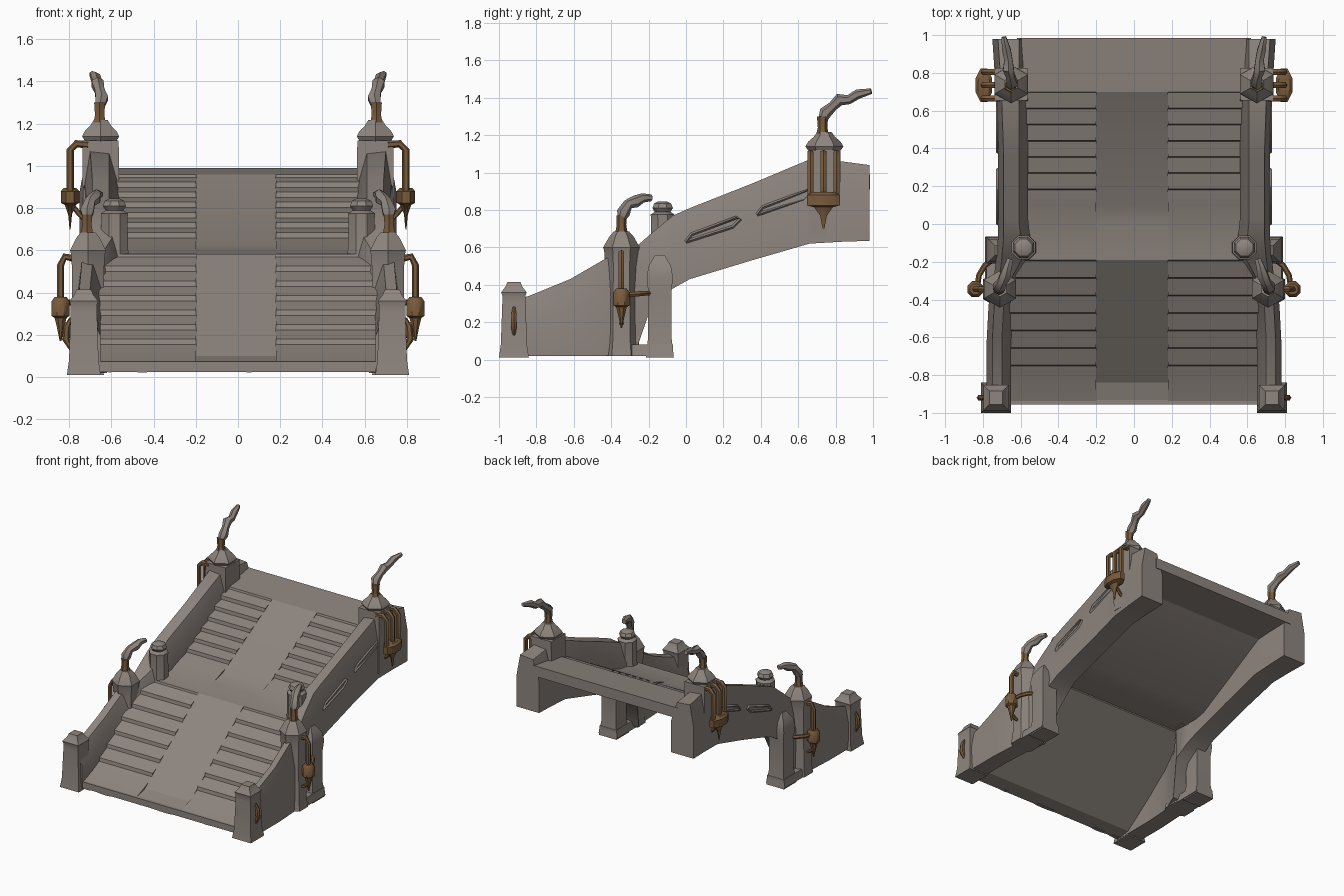
import bpy, bmesh, math, random
from mathutils import Vector

random.seed(4)
cube = bpy.data.objects.get("Cube")
if cube:
    bpy.data.objects.remove(cube, do_unlink=True)


def material(name, rgb):
    m = bpy.data.materials.new(name)
    m.use_nodes = True
    m.diffuse_color = (*rgb, 1)
    bsdf = m.node_tree.nodes["Principled BSDF"]
    bsdf.inputs["Base Color"].default_value = (*rgb, 1)
    bsdf.inputs["Roughness"].default_value = 0.8
    return m


STONE = material("warm grey stone", (0.27, 0.235, 0.21))
COPPER = material("brown copper", (0.19, 0.105, 0.045))


def loft(name, rings, mat, angle=40):
    """Skin a list of equal-length rings and cap both ends."""
    bm = bmesh.new()
    loops = [[bm.verts.new(p) for p in ring] for ring in rings]
    n = len(loops[0])
    for a, b in zip(loops, loops[1:]):
        for i in range(n):
            j = (i + 1) % n
            bm.faces.new((a[i], a[j], b[j], b[i]))
    bm.faces.new(loops[0])
    bm.faces.new(loops[-1])
    bmesh.ops.recalc_face_normals(bm, faces=bm.faces)
    mesh = bpy.data.meshes.new(name)
    bm.to_mesh(mesh)
    bm.free()
    mesh.materials.append(mat)
    obj = bpy.data.objects.new(name, mesh)
    bpy.context.collection.objects.link(obj)
    bpy.ops.object.select_all(action="DESELECT")
    obj.select_set(True)
    bpy.context.view_layer.objects.active = obj
    bpy.ops.object.shade_smooth_by_angle(angle=math.radians(angle))
    return obj


def post(name, x, y, profile, n, mat, squash=1.0):
    """Upright n-sided part from (half width, height) pairs."""
    rings = []
    for r, z in profile:
        r /= math.cos(math.pi / n)
        angles = [math.tau * (i + 0.5) / n for i in range(n)]
        rings.append([(x + squash * r * math.cos(a), y + r * math.sin(a), z) for a in angles])
    return loft(name, rings, mat)


def tube(name, points, radii, ref, mat, n=6):
    """Pipe along a path; ref is a direction the path never follows."""
    pts = [Vector(p) for p in points]
    rings = []
    for i, p in enumerate(pts):
        t = (pts[min(i + 1, len(pts) - 1)] - pts[max(i - 1, 0)]).normalized()
        u = t.cross(Vector(ref)).normalized()
        v = t.cross(u)
        r = radii[i] if isinstance(radii, list) else radii
        rings.append([p + r * (u * math.cos(math.tau * k / n) + v * math.sin(math.tau * k / n))
                      for k in range(n)])
    return loft(name, rings, mat, 50)


def slab(name, x0, x1, top, under):
    """Deck strip: a side profile (top line and underside line) drawn across x."""
    ring = top + under[::-1]
    return loft(name, [[(x, y, z) for y, z in ring] for x in (x0, x1)], STONE, 20)


def stepped(start, end, count):
    """Shallow worn treads along a slope."""
    (y0, z0), (y1, z1) = start, end
    dy, dz = (y1 - y0) / count, (z1 - z0) / count
    pts = []
    for i in range(count):
        y, z = y0 + i * dy, z0 + i * dz
        pts += [(y, z + 0.012), (y + dy - 0.005, z + dz - 0.014)]
    return pts


# Deck: two stepped flights with a plain lane down the middle
low_a, low_b = (-0.84, 0.1), (-0.19, 0.582)
up_a, up_b = (0.1, 0.625), (0.7, 0.96)
front, landing, back = (-0.95, 0.07), (0.0, 0.6), (0.985, 0.99)
low_under = [(-0.95, 0.025), (-0.84, 0.04), (-0.19, 0.52)]
up_under = [(-0.19, 0.53), (0.0, 0.54), (0.1, 0.56), (0.7, 0.89), (0.985, 0.91)]
slab("lower_centre_ramp", -0.2, 0.18, [front, low_a, low_b], low_under)
slab("upper_centre_ramp", -0.2, 0.18, [low_b, landing, up_a, up_b, back], up_under)
for side, s in (("left", 1), ("right", -1)):
    inner = 0.18 if s > 0 else -0.2
    slab(side + "_lower_steps", inner, s * 0.69,
         [front] + stepped(low_a, low_b, 7) + [low_b], low_under)
    slab(side + "_upper_steps", inner, s * 0.62,
         [low_b, landing] + stepped(up_a, up_b, 7) + [up_b, back], up_under)

# Ragged front lip
lip = []
for i in range(25):
    x = -0.66 + 1.32 * i / 24
    low = 0.02 + random.uniform(0, 0.025)
    lip.append([(x, -0.955, low), (x, -0.955, 0.075), (x, -0.93, 0.075), (x, -0.93, low)])
loft("front_lip", lip, STONE)

# Parapet stations: y, bottom, top, inner x, outer x
WALL = [(-0.96, 0.02, 0.31, 0.65, 0.79), (-0.84, 0.02, 0.34, 0.65, 0.78),
        (-0.62, 0.02, 0.43, 0.65, 0.78), (-0.43, 0.02, 0.54, 0.64, 0.77),
        (-0.27, 0.04, 0.60, 0.59, 0.74), (-0.18, 0.30, 0.68, 0.54, 0.73),
        (-0.07, 0.38, 0.77, 0.55, 0.72), (0.02, 0.43, 0.81, 0.56, 0.72),
        (0.35, 0.53, 0.94, 0.56, 0.72), (0.66, 0.62, 1.07, 0.56, 0.73),
        (0.83, 0.63, 1.06, 0.56, 0.74), (0.98, 0.635, 1.04, 0.56, 0.75)]

for side, s in (("left", 1), ("right", -1)):
    p = side + "_"
    rings = []
    for y, z0, z1, xi, xo in WALL:
        mid = z0 + 0.6 * (z1 - z0)
        section = [(xi, z0), (xi, mid), (xi + 0.05, z1 - 0.01), (xo - 0.03, z1), (xo, mid), (xo, z0)]
        rings.append([(s * x, y, z) for x, z in section])
    loft(p + "parapet", rings, STONE)

    # Front newel post
    post(p + "front_post", s * 0.73, -0.92,
         [(0.08, 0.01), (0.07, 0.08), (0.062, 0.31), (0.062, 0.34), (0.068, 0.36),
          (0.045, 0.39), (0.035, 0.415)], 4, STONE)
    tube(p + "front_valve", [(s * 0.79, -0.92, 0.13), (s * 0.815, -0.92, 0.18),
                             (s * 0.81, -0.92, 0.24), (s * 0.79, -0.92, 0.28)],
         [0.008, 0.018, 0.016, 0.008], (0, 1, 0), COPPER)

    # Middle pillar
    post(p + "middle_pillar", s * 0.71, -0.345,
         [(0.09, 0.02), (0.08, 0.1), (0.075, 0.5), (0.08, 0.58), (0.085, 0.6),
          (0.055, 0.66), (0.035, 0.685)], 6, STONE)

    # Rear leg under the joint, tied to the pillar by a foot
    post(p + "rear_leg", s * 0.71, -0.14,
         [(0.075, 0.01), (0.07, 0.06), (0.062, 0.12), (0.062, 0.36), (0.07, 0.44),
          (0.06, 0.5), (0.025, 0.56)], 4, STONE)
    loft(p + "leg_foot", [[(s * x, y, z) for x, z in ((0.63, 0.02), (0.79, 0.02), (0.78, 0.08), (0.64, 0.08))]
                          for y in (-0.4, -0.07)], STONE)

    # Inner post where the flights meet
    post(p + "landing_post", s * 0.585, -0.125,
         [(0.07, 0.53), (0.064, 0.62), (0.062, 0.75), (0.064, 0.775), (0.042, 0.79),
          (0.055, 0.81), (0.045, 0.835), (0.025, 0.845)], 8, STONE)

    # Tall back pillar
    post(p + "back_pillar", s * 0.65, 0.74,
         [(0.085, 0.66), (0.088, 0.9), (0.085, 1.12)], 4, STONE)
    post(p + "back_pillar_cap", s * 0.65, 0.74,
         [(0.07, 1.11), (0.088, 1.14), (0.075, 1.165), (0.05, 1.19), (0.033, 1.217)], 6, STONE)

    # Chimney necks and drifting plumes
    post(p + "middle_chimney", s * 0.715, -0.345, [(0.03, 0.67), (0.022, 0.72), (0.024, 0.77)], 6, COPPER)
    post(p + "back_chimney", s * 0.655, 0.73, [(0.03, 1.2), (0.022, 1.24), (0.026, 1.3)], 6, COPPER)
    tube(p + "middle_plume", [(s * 0.715, -0.345, 0.75), (s * 0.715, -0.335, 0.785), (s * 0.7, -0.31, 0.83),
                              (s * 0.68, -0.27, 0.845), (s * 0.67, -0.23, 0.865), (s * 0.655, -0.185, 0.865)],
         [0.022, 0.036, 0.028, 0.033, 0.025, 0.018], (1, 0, 0), STONE)
    tube(p + "back_plume", [(s * 0.655, 0.73, 1.28), (s * 0.645, 0.745, 1.32), (s * 0.655, 0.785, 1.355),
                            (s * 0.665, 0.82, 1.39), (s * 0.665, 0.87, 1.39), (s * 0.675, 0.92, 1.42),
                            (s * 0.69, 0.99, 1.435)],
         [0.024, 0.034, 0.026, 0.033, 0.025, 0.026, 0.015], (1, 0, 0), STONE)

    # Back boiler: three bent pipes into a flat canister
    for i, y in enumerate((0.665, 0.735, 0.805)):
        tube(p + "boiler_pipe_%d" % i, [(s * 0.71, y, 1.1), (s * 0.765, y, 1.105), (s * 0.795, y, 1.075),
                                       (s * 0.795, y, 0.87)], 0.018, (0, 1, 0), COPPER)
    post(p + "boiler_canister", s * 0.795, 0.735,
         [(0.005, 0.7), (0.018, 0.77), (0.05, 0.815), (0.088, 0.825), (0.088, 0.88), (0.06, 0.895)],
         8, COPPER, 0.5)
    tube(p + "boiler_bracket", [(s * 0.72, 0.735, 0.74), (s * 0.75, 0.735, 0.77), (s * 0.79, 0.735, 0.82)],
         0.012, (0, 1, 0), COPPER)

    # Middle boiler: one pipe, a small canister and a feed line to the leg
    tube(p + "middle_pipe", [(s * 0.77, -0.345, 0.56), (s * 0.82, -0.345, 0.57), (s * 0.84, -0.345, 0.53),
                             (s * 0.84, -0.345, 0.36)], 0.017, (0, 1, 0), COPPER)
    post(p + "middle_canister", s * 0.84, -0.345,
         [(0.004, 0.17), (0.016, 0.23), (0.028, 0.28), (0.042, 0.29), (0.042, 0.36), (0.028, 0.38)],
         8, COPPER)
    tube(p + "feed_pipe", [(s * 0.83, -0.33, 0.345), (s * 0.82, -0.27, 0.35), (s * 0.79, -0.22, 0.355),
                           (s * 0.75, -0.19, 0.355)], 0.015, (0, 0, 1), COPPER)
    tube(p + "lower_bracket", [(s * 0.835, -0.345, 0.23), (s * 0.81, -0.345, 0.2), (s * 0.77, -0.345, 0.19)],
         0.012, (0, 1, 0), COPPER)

    # Slender slot frames along the outer parapet
    for i, (y, z) in enumerate(((0.0, 0.63), (0.38, 0.775))):
        corners = [(0, 0), (0.03, 0.04), (0.27, 0.13), (0.29, 0.12), (0.25, 0.08), (0, 0)]
        tube(p + "slot_frame_%d" % i, [(s * 0.722, y + a, z + b) for a, b in corners],
             0.009, (1, 0, 0), STONE, 4)
